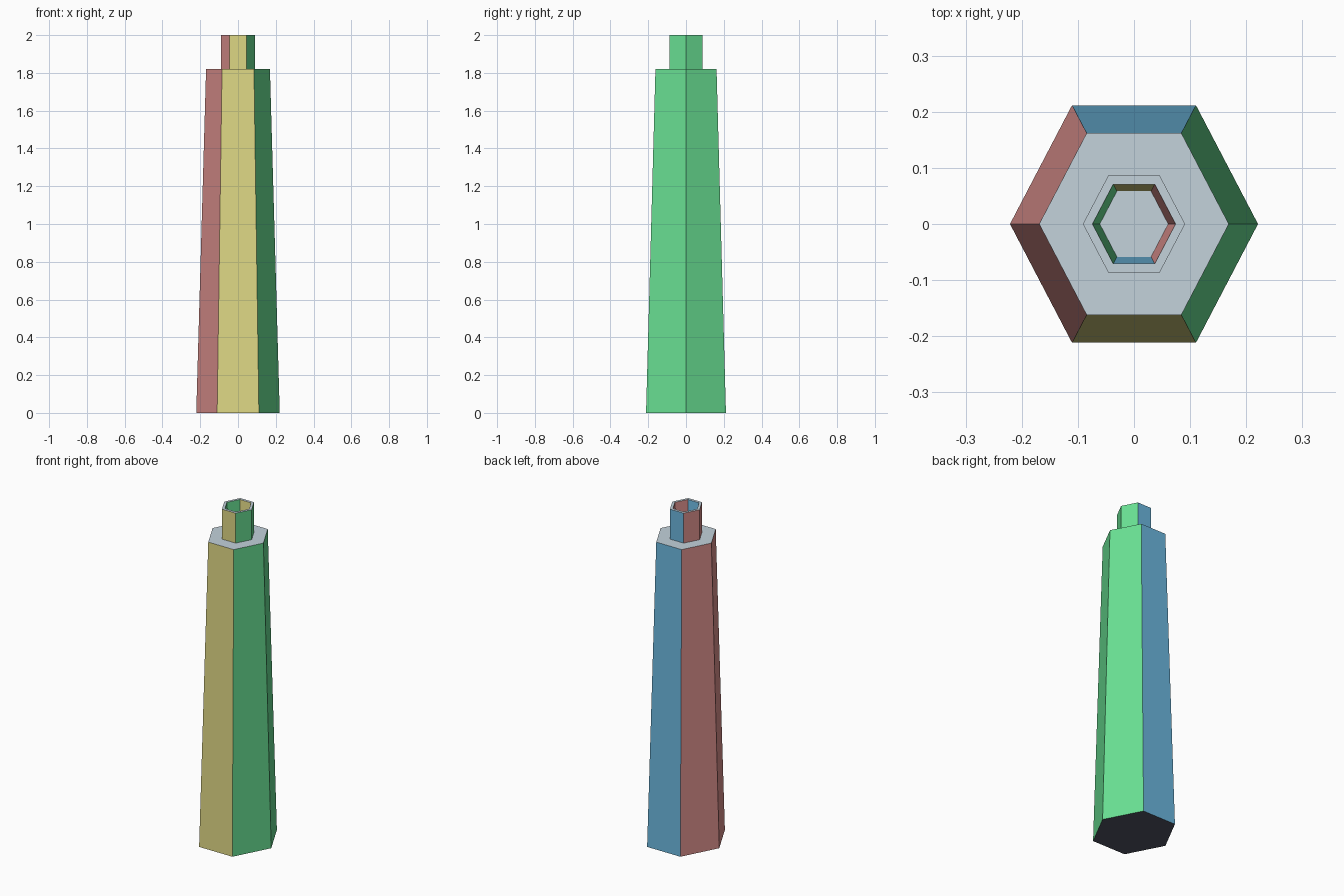
import bpy, bmesh, math

cube = bpy.data.objects.get("Cube")
if cube:
    bpy.data.objects.remove(cube, do_unlink=True)


def linear(c):
    c /= 255
    return c / 12.92 if c <= 0.04045 else ((c + 0.055) / 1.055) ** 2.4


def material(name, *rgb):
    colour = [linear(c) for c in rgb] + [1]
    mat = bpy.data.materials.new(name)
    mat.use_nodes = True
    mat.diffuse_color = colour
    mat.node_tree.nodes["Principled BSDF"].inputs["Base Color"].default_value = colour
    return mat


MATERIALS = [
    material("pale_grey_top", 195, 210, 219),
    material("dark_slate_base", 80, 84, 98),
    material("green_left", 105, 224, 147),
    material("pink_right", 224, 147, 144),
    material("yellow_front", 222, 215, 132),
    material("blue_back", 108, 183, 222),
]
DEPTH = 0.957  # the hexagon is stretched in y


def face_colour(n):
    """Material slot chosen by the direction a face points."""
    if abs(n.z) > 0.5:
        return 0 if n.z > 0 else 1
    if abs(n.x) > 0.5:
        return 2 if n.x > 0 else 3
    return 4 if n.y < 0 else 5


def hex_loft(name, profile, capped):
    """Join hexagonal rings given as (radius, z), from the outside in."""
    bm = bmesh.new()
    rings = []
    for r, z in profile:
        ring = []
        for i in range(6):
            a = math.radians(60 * i)
            y = DEPTH * r * math.sin(a) / math.sin(math.pi / 3)
            ring.append(bm.verts.new((r * math.cos(a), y, z)))
        rings.append(ring)
    for low, high in zip(rings, rings[1:]):
        for i in range(6):
            j = (i + 1) % 6
            bm.faces.new((low[i], low[j], high[j], high[i]))
    if capped:
        bm.faces.new(rings[0][::-1])
        bm.faces.new(rings[-1])
    bm.normal_update()
    for f in bm.faces:
        f.material_index = face_colour(f.normal)
    mesh = bpy.data.meshes.new(name)
    bm.to_mesh(mesh)
    bm.free()
    for mat in MATERIALS:
        mesh.materials.append(mat)
    obj = bpy.data.objects.new(name, mesh)
    bpy.context.collection.objects.link(obj)
    return obj


# Tapered shaft; its top is also the floor of the tube
hex_loft("tapered_shaft", [(0.221, 0), (0.169, 1.82)], True)
# Open tube with a flat rim and a narrowing bore
hex_loft("top_tube", [(0.091, 1.82), (0.091, 2), (0.074, 2), (0.061, 1.82)], False)
